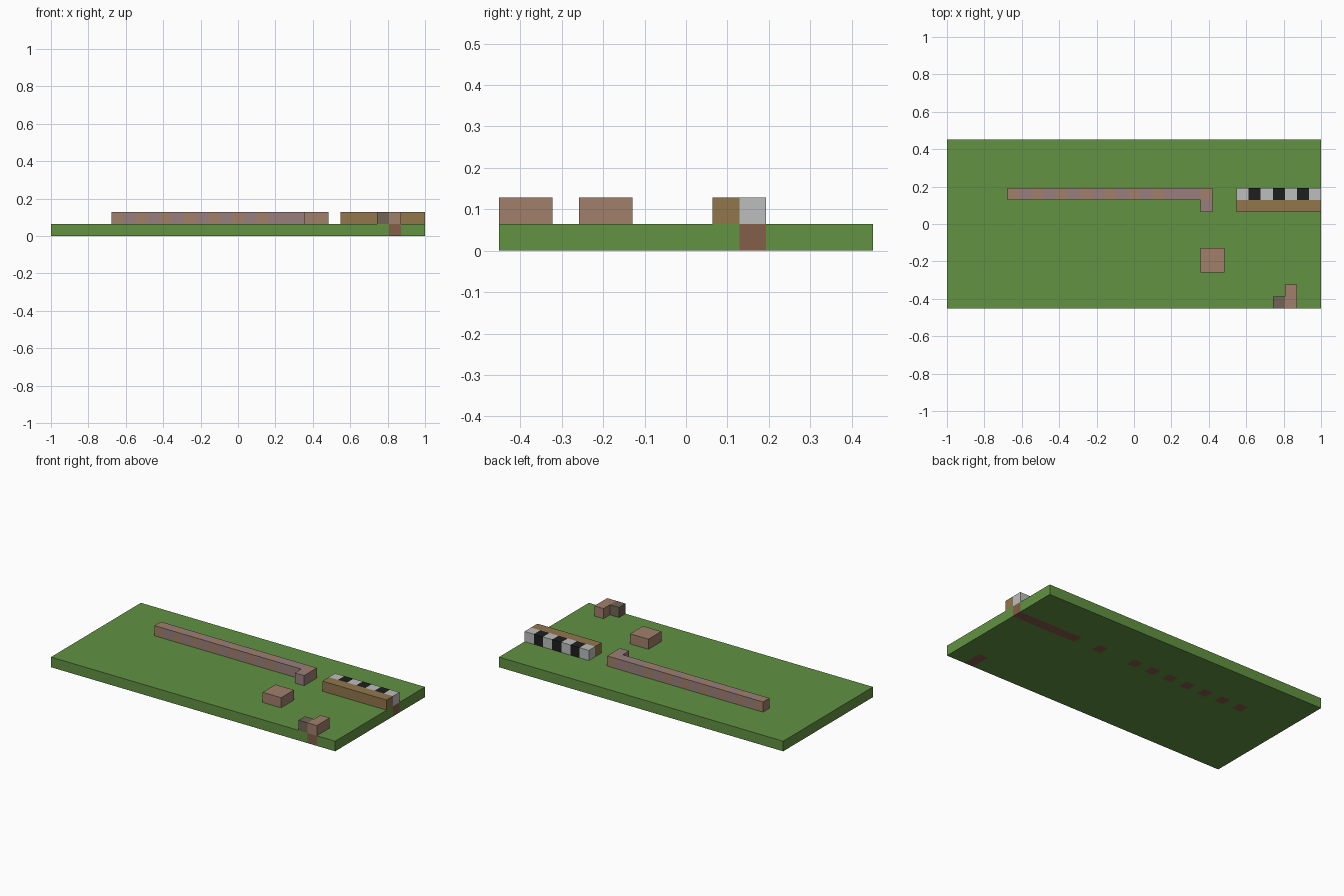
import bpy
import bmesh
from mathutils import Vector

cube = bpy.data.objects.get("Cube")
if cube:
    bpy.data.objects.remove(cube, do_unlink=True)

# The field is a grid of equal blocks, COLS wide and ROWS deep
COLS, ROWS = 31, 14
SIZE = 2 / COLS


def linear(c):
    c /= 255
    return c / 12.92 if c <= 0.04045 else ((c + 0.055) / 1.055) ** 2.4


def material(name, *rgb):
    mat = bpy.data.materials.new(name)
    color = [linear(c) for c in rgb] + [1]
    mat.diffuse_color = color
    mat.use_nodes = True
    mat.node_tree.nodes["Principled BSDF"].inputs["Base Color"].default_value = color
    return mat


grass = material("grass green", 98, 146, 66)
dirt = material("dirt brown", 130, 94, 72)
clay = material("clay brown", 161, 127, 107)
mauve = material("mauve brown", 152, 127, 125)
wood = material("wood tan", 145, 118, 76)
bark = material("dark bark", 115, 100, 86)
white = material("white", 188, 190, 189)
black = material("black", 30, 30, 30)

AXES = [Vector(v) for v in ((1, 0, 0), (0, 1, 0), (0, 0, 1))]


def blocks(name, layer, cells):
    """Closed skin round a set of blocks; cells maps (column, row) to a material."""
    bm = bmesh.new()
    mats = list(dict.fromkeys(cells.values()))
    for (col, row), mat in cells.items():
        center = Vector((col + 0.5 - COLS / 2, row + 0.5 - ROWS / 2, layer + 0.5))
        for k, axis in enumerate(AXES):
            u, v = AXES[(k + 1) % 3], AXES[(k + 2) % 3]
            for sign in (-1, 1):
                if k < 2 and (col + sign * axis.x, row + sign * axis.y) in cells:
                    continue
                ring = [(-1, -1), (1, -1), (1, 1), (-1, 1)][::sign]
                face = bm.faces.new([
                    bm.verts.new((center + (sign * axis + a * u + b * v) / 2) * SIZE)
                    for a, b in ring])
                face.material_index = mats.index(mat)
    bmesh.ops.remove_doubles(bm, verts=bm.verts, dist=SIZE / 100)
    mesh = bpy.data.meshes.new(name)
    bm.to_mesh(mesh)
    bm.free()
    for mat in mats:
        mesh.materials.append(mat)
    obj = bpy.data.objects.new(name, mesh)
    bpy.context.collection.objects.link(obj)
    return obj


# Grass ground with bare dirt under some of the blocks
bare = {(c, 9) for c in [*range(5, 18, 2), 21, *range(24, COLS)]} | {(28, 0), (28, 1)}
blocks("ground", 0, {(c, r): dirt if (c, r) in bare else grass
                     for c in range(COLS) for r in range(ROWS)})

# Long wall of alternating blocks with a short return at its end
wall = {(c, 9): clay if (c, 9) in bare else mauve for c in range(5, 22)}
wall[21, 8] = mauve
blocks("long_wall", 1, wall)

# Chequered strip with a wooden bench in front
blocks("chequered_strip", 1, {(c, 9): black if c % 2 else white for c in range(24, COLS)})
blocks("wooden_bench", 1, {(c, 8): wood for c in range(24, COLS)})

# Square block in the open and small corner pile at the front edge
blocks("square_block", 1, {(c, r): clay for c in (21, 22) for r in (3, 4)})
blocks("corner_pile", 1, {(28, 0): clay, (28, 1): clay, (27, 0): bark})
